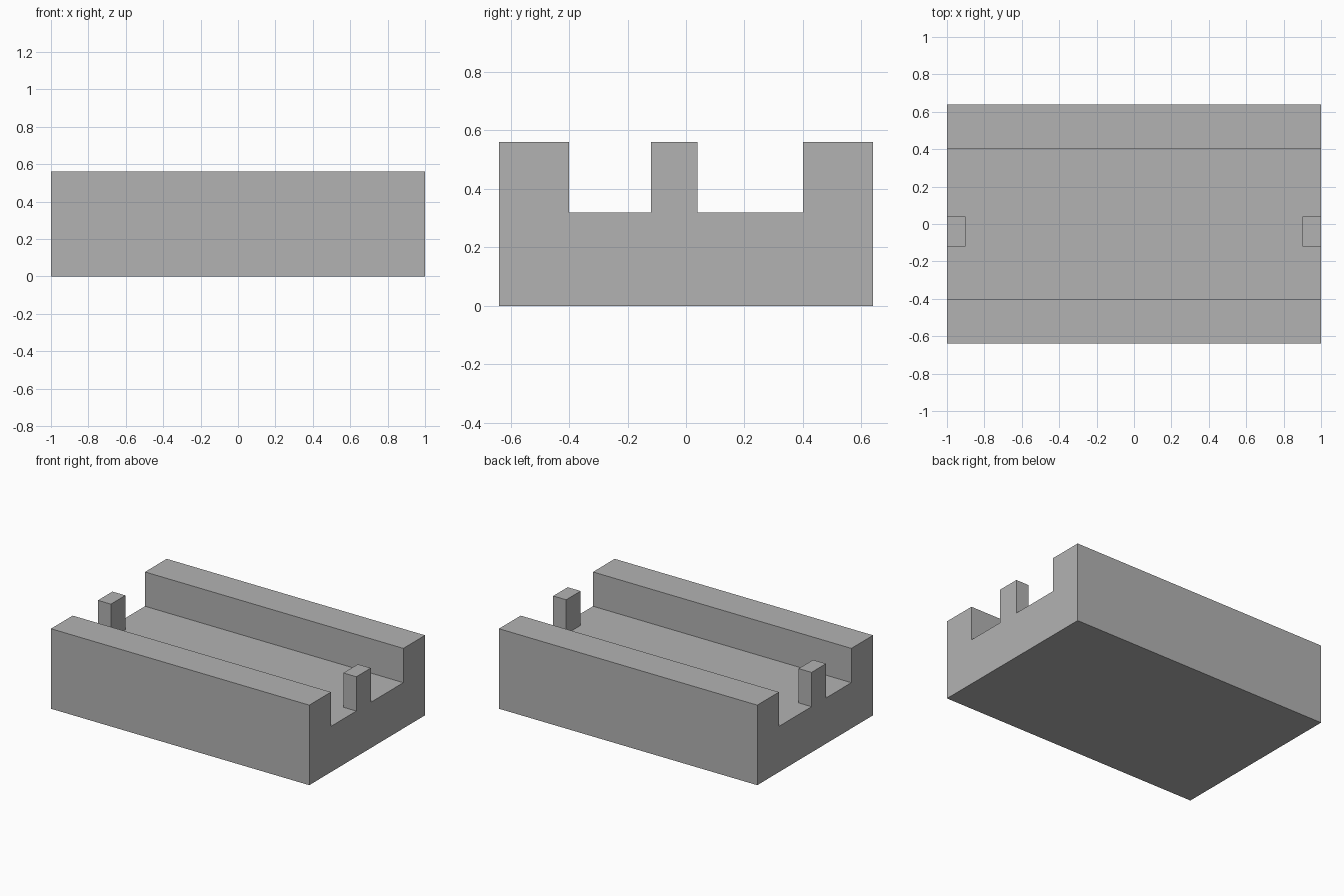
import bpy
import bmesh

cube = bpy.data.objects.get("Cube")
if cube:
    bpy.data.objects.remove(cube, do_unlink=True)

LENGTH, WIDTH, HEIGHT = 2.0, 1.28, 0.56
CHANNEL_HALF, FLOOR = 0.40, 0.32
POST_LENGTH, POST_FRONT, POST_BACK = 0.10, -0.12, 0.04

grey = bpy.data.materials.new("plain grey")
grey.use_nodes = True
colour = (0.45, 0.45, 0.45, 1)
grey.diffuse_color = colour
grey.node_tree.nodes["Principled BSDF"].inputs["Base Color"].default_value = colour


def extrude_profile(name, profile, x_start, x_end):
    """Extrude a closed (y, z) profile along x."""
    bm = bmesh.new()
    face = bm.faces.new([bm.verts.new((x_start, y, z)) for y, z in profile])
    result = bmesh.ops.extrude_face_region(bm, geom=[face], use_keep_orig=True)
    moved = [v for v in result["geom"] if isinstance(v, bmesh.types.BMVert)]
    bmesh.ops.translate(bm, verts=moved, vec=(x_end - x_start, 0, 0))
    bmesh.ops.recalc_face_normals(bm, faces=bm.faces)
    mesh = bpy.data.meshes.new(name)
    bm.to_mesh(mesh)
    bm.free()
    mesh.materials.append(grey)
    obj = bpy.data.objects.new(name, mesh)
    bpy.context.collection.objects.link(obj)
    return obj


# Block with a straight channel between two raised rails
side = WIDTH / 2
block_profile = [
    (-side, 0), (side, 0), (side, HEIGHT), (CHANNEL_HALF, HEIGHT),
    (CHANNEL_HALF, FLOOR), (-CHANNEL_HALF, FLOOR),
    (-CHANNEL_HALF, HEIGHT), (-side, HEIGHT),
]
extrude_profile("channel_block", block_profile, -LENGTH / 2, LENGTH / 2)

# Small stop posts standing on the channel floor at each end
post_profile = [(POST_FRONT, FLOOR), (POST_BACK, FLOOR),
                (POST_BACK, HEIGHT), (POST_FRONT, HEIGHT)]
for name, sign in (("left_stop_post", 1), ("right_stop_post", -1)):
    outer = sign * LENGTH / 2
    extrude_profile(name, post_profile, outer - sign * POST_LENGTH, outer)
